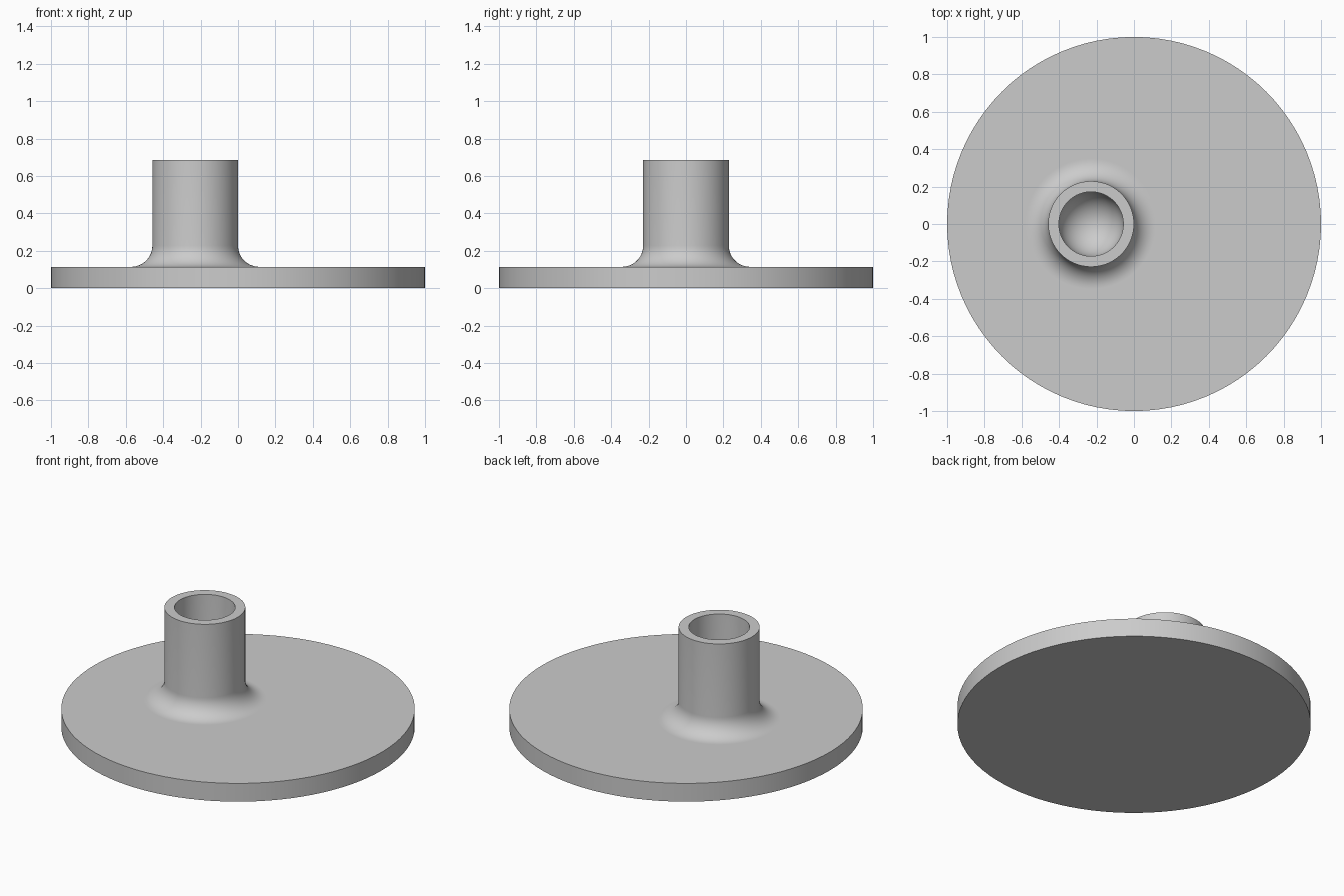
import bpy, bmesh
from math import sin, cos, pi, radians

SEGMENTS = 96
DISC_R, DISC_H = 1.0, 0.114
TUBE_X, TUBE_R, TUBE_TOP = -0.229, 0.229, 0.686
BORE_R, FILLET = 0.172, 0.114

cube = bpy.data.objects.get("Cube")
if cube:
    bpy.data.objects.remove(cube, do_unlink=True)

grey = bpy.data.materials.new("plain_grey")
grey.use_nodes = True
colour = (0.6, 0.6, 0.6, 1)
grey.diffuse_color = colour
grey.node_tree.nodes["Principled BSDF"].inputs["Base Color"].default_value = colour


def arc(cx, cz, radius, start, end, steps):
    """Points (radius, height) along an arc of a turned profile."""
    angles = [radians(start + (end - start) * i / steps) for i in range(steps + 1)]
    return [(cx + radius * cos(a), cz + radius * sin(a)) for a in angles]


def loft(name, rings):
    """Skin circles given as (centre x, radius, height), capping both ends."""
    bm = bmesh.new()
    loops = [[bm.verts.new((cx + r * cos(2 * pi * i / SEGMENTS),
                            r * sin(2 * pi * i / SEGMENTS), z))
              for i in range(SEGMENTS)] for cx, r, z in rings]
    for low, high in zip(loops, loops[1:]):
        for i in range(SEGMENTS):
            j = (i + 1) % SEGMENTS
            bm.faces.new((low[i], low[j], high[j], high[i]))
    bm.faces.new(loops[0][::-1])
    bm.faces.new(loops[-1])
    bmesh.ops.recalc_face_normals(bm, faces=bm.faces)
    mesh = bpy.data.meshes.new(name)
    bm.to_mesh(mesh)
    bm.free()
    mesh.materials.append(grey)
    obj = bpy.data.objects.new(name, mesh)
    bpy.context.collection.objects.link(obj)
    return obj


# Round base disc
rings = [(0, DISC_R, 0), (0, DISC_R, DISC_H)]

# Off-centre tube: flat collar, concave fillet, wall and rim
profile = [(TUBE_R + FILLET * 1.05, DISC_H)]
profile += arc(TUBE_R + FILLET, DISC_H + FILLET, FILLET, 270, 180, 12)
profile += [(TUBE_R, TUBE_TOP), (BORE_R, TUBE_TOP)]

# Blind bore with a rounded bottom
profile += arc(0, DISC_H + BORE_R, BORE_R, 0, -88, 16)
rings += [(TUBE_X, r, z) for r, z in profile]

body = loft("disc_with_tube_socket", rings)
bpy.ops.object.select_all(action="DESELECT")
body.select_set(True)
bpy.context.view_layer.objects.active = body
bpy.ops.object.shade_smooth_by_angle(angle=radians(30))
